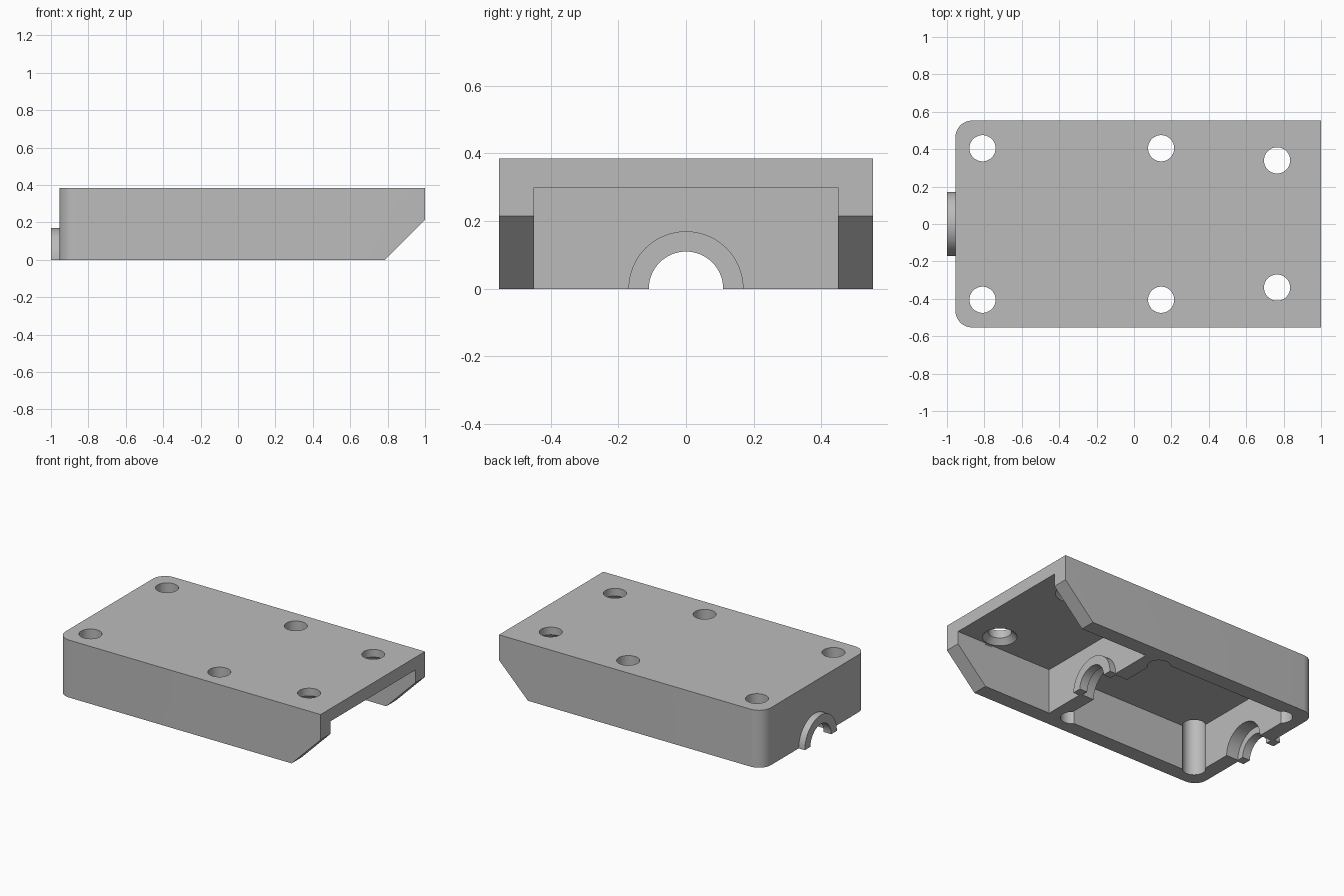
import bpy, bmesh, math
from mathutils import Matrix, Vector

if "Cube" in bpy.data.objects:
    bpy.data.objects.remove(bpy.data.objects["Cube"], do_unlink=True)

grey = bpy.data.materials.new("plain grey")
grey.use_nodes = True
grey.diffuse_color = (0.5, 0.5, 0.5, 1)
grey.node_tree.nodes["Principled BSDF"].inputs["Base Color"].default_value = (0.5, 0.5, 0.5, 1)

# Main dimensions
LEFT, RIGHT, HALF_W, TOP = -0.955, 1.0, 0.553, 0.385
POCKET_W, CEILING = 0.45, 0.30
BOSS_R, BORE_R, SEAT_R = 0.17, 0.11, 0.155
BOSS_LEN, WALL = 0.045, 0.10
MID_X = 0.286              # outer face of the dividing wall
CORNER, HOLE_R = 0.09, 0.07


def finish(bm, name):
    bmesh.ops.recalc_face_normals(bm, faces=bm.faces)
    mesh = bpy.data.meshes.new(name)
    bm.to_mesh(mesh)
    bm.free()
    mesh.materials.append(grey)
    ob = bpy.data.objects.new(name, mesh)
    bpy.context.collection.objects.link(ob)
    return ob


def prism(name, points, offset):
    """Extrude a closed outline by an offset vector."""
    bm = bmesh.new()
    face = bm.faces.new([bm.verts.new(p) for p in points])
    ext = bmesh.ops.extrude_face_region(bm, geom=[face])
    bmesh.ops.translate(bm, vec=Vector(offset),
                        verts=[v for v in ext["geom"] if isinstance(v, bmesh.types.BMVert)])
    return finish(bm, name)


def box(name, x0, x1, half_y, z0, z1):
    outline = [(x0, -half_y, z0), (x1, -half_y, z0), (x1, half_y, z0), (x0, half_y, z0)]
    return prism(name, outline, (0, 0, z1 - z0))


def cylinder(name, start, length, r0, r1=None, axis="Z"):
    """Cylinder or cone running from start along the axis."""
    bm = bmesh.new()
    turn = Matrix.Rotation(math.pi / 2, 4, "Y") if axis == "X" else Matrix()
    bmesh.ops.create_cone(bm, cap_ends=True, segments=64, radius1=r0,
                          radius2=r0 if r1 is None else r1, depth=length,
                          matrix=Matrix.Translation(start) @ turn
                          @ Matrix.Translation((0, 0, length / 2)))
    return finish(bm, name)


def combine(target, tool, operation="DIFFERENCE"):
    mod = target.modifiers.new(tool.name, "BOOLEAN")
    mod.operation, mod.solver, mod.object = operation, "EXACT", tool
    bpy.context.view_layer.objects.active = target
    bpy.ops.object.modifier_apply(modifier=mod.name)
    bpy.data.objects.remove(tool, do_unlink=True)


# Block with two rounded corners
outline = [(RIGHT, -HALF_W, 0), (RIGHT, HALF_W, 0)]
for side, start in ((1, 90), (-1, 180)):
    for i in range(13):
        a = math.radians(start + 90 * i / 12)
        outline.append((LEFT + CORNER + CORNER * math.cos(a),
                        side * (HALF_W - CORNER) + CORNER * math.sin(a), 0))
housing = prism("housing", outline, (0, 0, TOP))

# Sloped underside at the open end
combine(housing, prism("slope_cutter",
                       [(0.685, -1, -0.1), (1.1, -1, -0.1), (1.1, -1, 0.315)], (0, 2, 0)))

# Open front bay and closed main bay
combine(housing, box("front_bay", MID_X, 1.2, POCKET_W, -0.1, CEILING))
combine(housing, box("main_bay", LEFT + WALL, MID_X - WALL, POCKET_W, -0.1, CEILING))

# Half-round collars: one on the end wall, one on the dividing wall
collars = ((LEFT - BOSS_LEN, LEFT, 1), (MID_X + BOSS_LEN, MID_X, -1))
for tip, face, inward in collars:
    x0 = min(tip, face + inward * 0.03)
    collar = cylinder("collar", (x0, 0, 0), BOSS_LEN + 0.03, BOSS_R, axis="X")
    combine(collar, box("trim", -2, 2, 1, -1, 0))
    combine(housing, collar, "UNION")

# Bore through each collar with a wider seat behind it
for tip, face, inward in collars:
    end = face + inward * (WALL + 0.02)
    combine(housing, cylinder("bore", (min(tip - inward * 0.02, end), 0, 0),
                              BOSS_LEN + WALL + 0.04, BORE_R, axis="X"))
    seat = face + inward * 0.012
    combine(housing, cylinder("seat", (min(seat, end), 0, 0),
                              abs(end - seat), SEAT_R, axis="X"))

# Screw holes, the front pair countersunk from below
for side in (-1, 1):
    for x, y in ((-0.81, 0.405), (0.145, 0.405), (0.765, 0.34)):
        combine(housing, cylinder("hole", (x, side * y, -0.1), 0.6, HOLE_R))
    combine(housing, cylinder("countersink", (0.765, side * 0.34, CEILING - 0.01),
                              0.045, 0.114, 0.069))

bpy.ops.object.select_all(action="DESELECT")
housing.select_set(True)
bpy.context.view_layer.objects.active = housing
bpy.ops.object.shade_smooth_by_angle(angle=math.radians(30))
